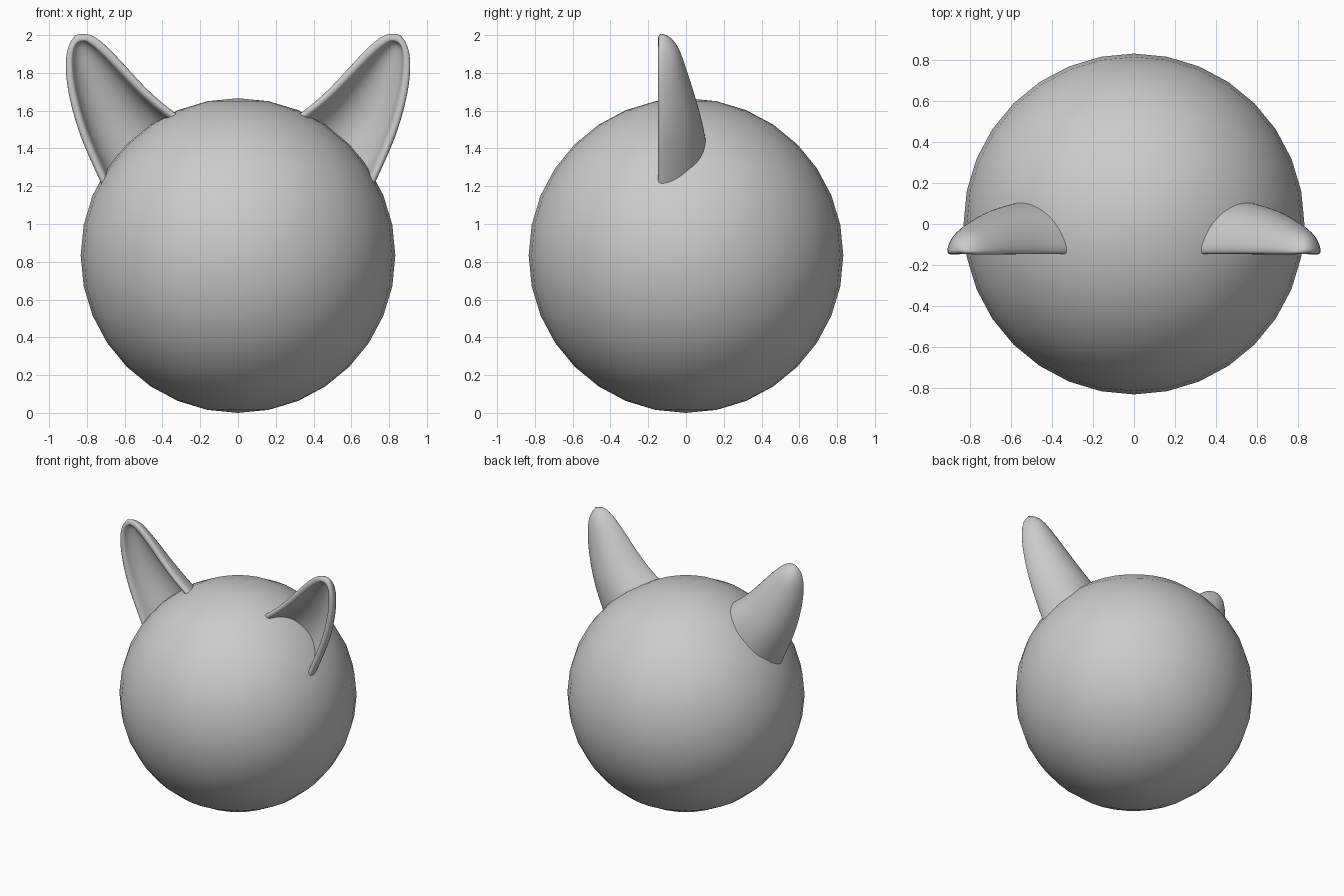
import bpy, bmesh, math
from mathutils import Vector

if "Cube" in bpy.data.objects:
    bpy.data.objects.remove(bpy.data.objects["Cube"])

# Head: plain smooth sphere resting on the ground
R = 0.833
bpy.ops.mesh.primitive_uv_sphere_add(segments=32, ring_count=16, radius=R, location=(0, 0, R))
head = bpy.context.object
head.name = "head"
bpy.ops.object.shade_smooth()

# Ear: stations from base to tip (inner edge x,z / outer edge x,z / back y)
FRONT = -0.15
WALL = 0.05
stations = [
    (0.24, 1.53, 0.67, 1.08, 0.130),
    (0.40, 1.645, 0.80, 1.36, 0.098),
    (0.50, 1.74, 0.855, 1.50, 0.065),
    (0.60, 1.85, 0.89, 1.63, 0.028),
    (0.69, 1.945, 0.915, 1.76, -0.010),
    (0.765, 2.005, 0.918, 1.90, -0.045),
]
N = 10


def arc(a, b, depth):
    """Half ellipse from a to b bulging backwards from the front plane."""
    mid, half = (a + b) / 2, (b - a) / 2
    pts = []
    for i in range(N + 1):
        u = math.pi * i / N
        p = mid - half * math.cos(u)
        p.y = FRONT + depth * math.sin(u)
        pts.append(p)
    return pts


bm = bmesh.new()
loops = []
for lx, lz, rx, rz, back in stations:
    a, b = Vector((lx, FRONT, lz)), Vector((rx, FRONT, rz))
    inset = (b - a).normalized() * WALL
    outer = arc(a, b, back - FRONT)
    inner = arc(a + inset, b - inset, back - FRONT - WALL)
    loops.append([bm.verts.new(p) for p in outer + inner[::-1]])

# Walls and rim between neighbouring stations
n = len(loops[0])
for lo, hi in zip(loops, loops[1:]):
    for i in range(n):
        j = (i + 1) % n
        bm.faces.new((lo[i], lo[j], hi[j], hi[i]))

# Tip closes the outer shell and the cavity
last = loops[-1]
tip_out = bm.verts.new((0.868, FRONT + 0.01, 2.018))
tip_in = bm.verts.new((0.845, FRONT + 0.002, 1.965))
for i in range(N):
    bm.faces.new((last[i], last[i + 1], tip_out))
    bm.faces.new((last[N + 1 + i], last[N + 2 + i], tip_in))
bm.faces.new((last[N], last[N + 1], tip_in, tip_out))
bm.faces.new((last[n - 1], last[0], tip_out, tip_in))
bmesh.ops.recalc_face_normals(bm, faces=bm.faces)
for f in bm.faces:
    f.smooth = True

mesh = bpy.data.meshes.new("ears")
bm.to_mesh(mesh)
bm.free()
ears = bpy.data.objects.new("ears", mesh)
bpy.context.collection.objects.link(ears)
ears.modifiers.new("mirror", 'MIRROR').use_axis[0] = True
sub = ears.modifiers.new("subsurf", 'SUBSURF')
sub.levels = sub.render_levels = 2
